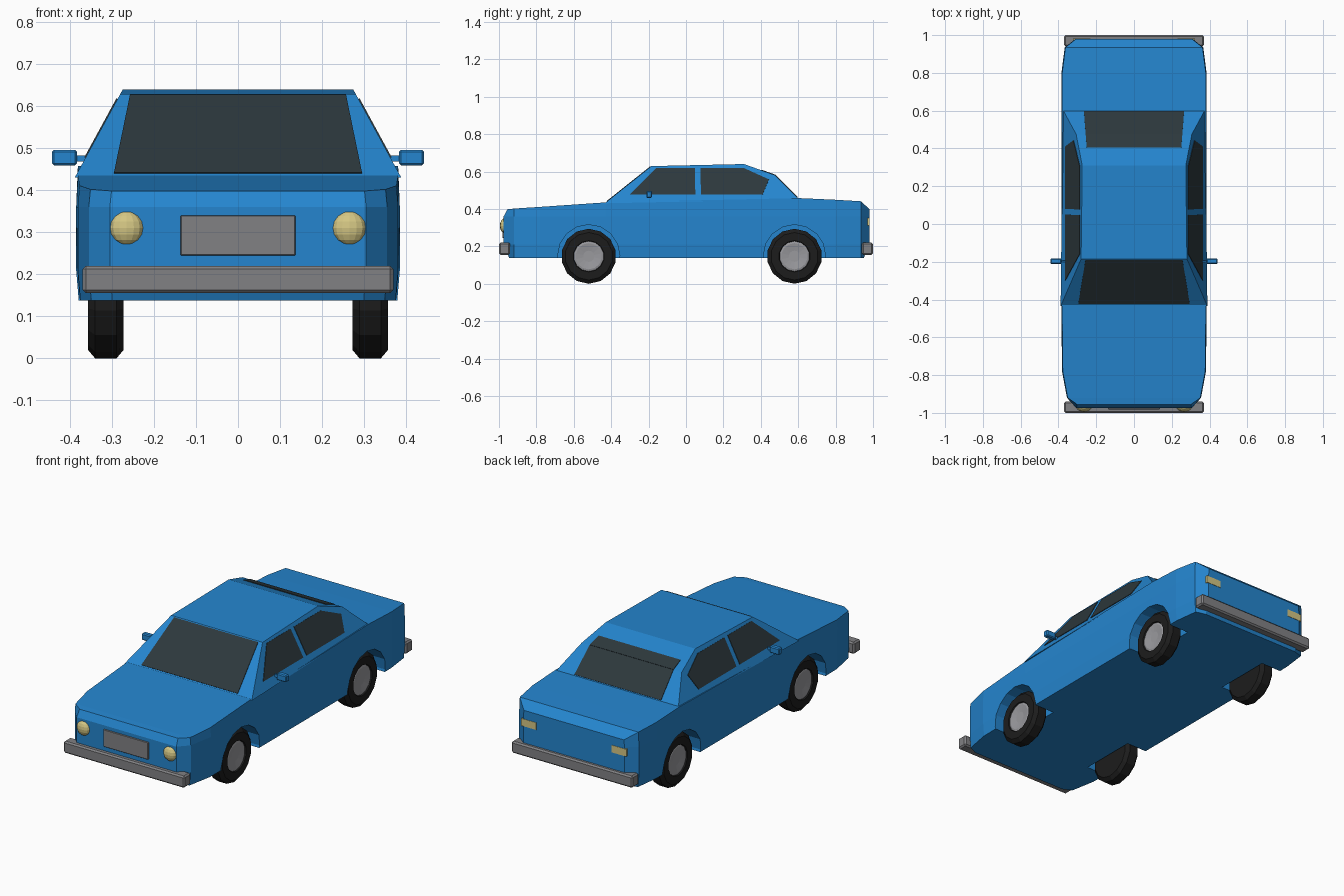
import bpy, bmesh, math
from mathutils import Vector, Matrix

if "Cube" in bpy.data.objects:
    bpy.data.objects.remove(bpy.data.objects["Cube"])


def material(name, rgb):
    m = bpy.data.materials.new(name)
    m.diffuse_color = (*rgb, 1)
    m.use_nodes = True
    m.node_tree.nodes["Principled BSDF"].inputs["Base Color"].default_value = m.diffuse_color
    return m


BLUE = material("blue paint", (0.018, 0.235, 0.62))
GLASS = material("dark glass", (0.026, 0.040, 0.046))
RUBBER = material("black rubber", (0.012, 0.012, 0.012))
RIM = material("light grey metal", (0.32, 0.32, 0.34))
CHROME = material("grey metal", (0.22, 0.22, 0.23))
LAMP = material("pale yellow lamp", (0.66, 0.57, 0.23))


def finish(name, bm, mat):
    bmesh.ops.recalc_face_normals(bm, faces=bm.faces)
    me = bpy.data.meshes.new(name)
    bm.to_mesh(me)
    bm.free()
    me.materials.append(mat)
    ob = bpy.data.objects.new(name, me)
    bpy.context.collection.objects.link(ob)
    return ob


def box(name, lo, hi, mat, bevel=0.0):
    bm = bmesh.new()
    lo, hi = Vector(lo), Vector(hi)
    bmesh.ops.create_cube(bm, size=1, matrix=Matrix.Translation((lo + hi) / 2)
                          @ Matrix.Diagonal((*(hi - lo), 1)))
    if bevel:
        bmesh.ops.bevel(bm, geom=bm.edges[:], offset=bevel, segments=1, affect='EDGES')
    return finish(name, bm, mat)


def plate(name, pts, out, mat, t=0.004):
    """Thin flat plate lying on a panel, raised by t towards 'out'."""
    bm = bmesh.new()
    out = Vector(out).normalized() * t
    a = [bm.verts.new(Vector(p) + out) for p in pts]
    b = [bm.verts.new(Vector(p) - out) for p in pts]
    bm.faces.new(a)
    bm.faces.new(b[::-1])
    for i in range(len(a)):
        j = (i + 1) % len(a)
        bm.faces.new((a[i], b[i], b[j], a[j]))
    return finish(name, bm, mat)


def lathe(name, profile, centre, side, mat, n=14):
    """Spin (radius, x) points about the wheel axle."""
    bm = bmesh.new()
    rings = []
    for k in range(n):
        a = 2 * math.pi * k / n - math.pi / 2
        rings.append([bm.verts.new((side * x, centre[0] + r * math.cos(a),
                                    centre[1] + r * math.sin(a))) for r, x in profile])
    for k in range(n):
        p, q = rings[k], rings[(k + 1) % n]
        for i in range(len(profile) - 1):
            bm.faces.new((p[i], p[i + 1], q[i + 1], q[i]))
    bm.faces.new([r[0] for r in rings])
    bm.faces.new([r[-1] for r in rings])
    return finish(name, bm, mat)


# Lower body: cross-sections lofted along y (y, half width, top z, end pull-in at bottom, at top)
stations = [(-0.975, 0.305, 0.398, 0.03, 0.02), (-0.92, 0.355, 0.402, 0, 0),
            (-0.78, 0.381, 0.411, 0, 0), (-0.43, 0.385, 0.435, 0, 0),
            (0.60, 0.385, 0.458, 0, 0), (0.80, 0.384, 0.449, 0, 0),
            (0.935, 0.367, 0.441, 0, 0), (0.98, 0.31, 0.40, -0.03, 0)]
bm = bmesh.new()
rings = []
for y, w, zt, pb, pt in stations:
    half = [(w - 0.006, y + pb, 0.137), (w, y, 0.21), (w, y, 0.36), (w - 0.004, y + pt, zt)]
    pts = half + [(-x, v, z) for x, v, z in half[::-1]]
    rings.append([bm.verts.new(p) for p in pts])
for p, q in zip(rings, rings[1:]):
    for i in range(8):
        j = (i + 1) % 8
        bm.faces.new((p[i], p[j], q[j], q[i]))
for r in (rings[0], rings[-1]):
    for i in range(3):
        bm.faces.new((r[i], r[i + 1], r[6 - i], r[7 - i]))
body = finish("lower_body", bm, BLUE)

# Wheel arches cut out of the body
AXLES = {"front": -0.52, "rear": 0.58}
SIDES = {"right": 1, "left": -1}
cutters = []
for y in AXLES.values():
    for s in SIDES.values():
        c = lathe("arch_cutter", [(0.166, 0.255), (0.166, 0.45)], (y, 0.15), s, BLUE, 16)
        c.hide_render = True
        cutters.append(c)
        mod = body.modifiers.new("arch", 'BOOLEAN')
        mod.operation, mod.object, mod.solver = 'DIFFERENCE', c, 'EXACT'
bpy.context.view_layer.update()
cut = bpy.data.meshes.new_from_object(
    body.evaluated_get(bpy.context.evaluated_depsgraph_get()))
body.modifiers.clear()
body.data = cut
for c in cutters:
    bpy.data.objects.remove(c)


# Cabin: sloping side panels joined across the car
def side_x(z):
    return 0.383 - (z - 0.44) * 0.545


outline = [(-0.435, 0.430), (-0.185, 0.629), (0.31, 0.640), (0.475, 0.581), (0.605, 0.452)]
bm = bmesh.new()
R = [bm.verts.new((side_x(z), y, z)) for y, z in outline]
L = [bm.verts.new((-side_x(z), y, z)) for y, z in outline]
bm.faces.new(R)
bm.faces.new(L[::-1])
for i in range(5):
    j = (i + 1) % 5
    bm.faces.new((R[i], R[j], L[j], L[i]))
finish("cabin", bm, BLUE)

# Side windows
front_win = [(-0.30, 0.477), (-0.16, 0.617), (0.047, 0.617), (0.050, 0.477)]
rear_win = [(0.080, 0.477), (0.077, 0.617), (0.31, 0.617), (0.443, 0.557), (0.41, 0.477)]
for side, s in SIDES.items():
    for label, win in (("front", front_win), ("rear", rear_win)):
        plate(f"{label}_{side}_window", [(s * side_x(z), y, z) for y, z in win],
              (s, 0, 0.545), GLASS, 0.003)


# Windscreen and rear window, laid on the sloping panels
def cross_glass(name, a, b, wa, wb):
    (ya, za), (yb, zb) = a, b
    n = Vector((0, za - zb, yb - ya))
    plate(name, [(-wa, ya, za), (wa, ya, za), (wb, yb, zb), (-wb, yb, zb)], n, GLASS, 0.003)


def along(i, t):
    (y0, z0), (y1, z1) = outline[i], outline[i + 1]
    return y0 + (y1 - y0) * t, z0 + (z1 - z0) * t


cross_glass("windscreen", along(0, 0.05), along(0, 0.98), 0.295, 0.257)
cross_glass("rear_window_top", along(2, 0.57), along(2, 1.0), 0.25, 0.256)
cross_glass("rear_window", along(3, 0.0), along(3, 0.93), 0.256, 0.265)

# Wheels
tyre = [(0.08, 0.272), (0.127, 0.272), (0.147, 0.289), (0.147, 0.340), (0.127, 0.357), (0.084, 0.357), (0.078, 0.345)]
rim = [(0.082, 0.30), (0.082, 0.350), (0.07, 0.353), (0.03, 0.347)]
for end, y in AXLES.items():
    for side, s in SIDES.items():
        lathe(f"{end}_{side}_tyre", tyre, (y, 0.147), s, RUBBER)
        lathe(f"{end}_{side}_rim", rim, (y, 0.147), s, RIM)

# Bumpers and number plate panel
box("front_bumper", (-0.37, -1.0, 0.155), (0.37, -0.94, 0.22), CHROME, 0.008)
box("rear_bumper", (-0.37, 0.94, 0.155), (0.37, 1.0, 0.22), CHROME, 0.008)
box("front_plate", (-0.137, -0.982, 0.245), (0.137, -0.970, 0.34), CHROME, 0.002)

# Lamps and door mirrors
for side, s in SIDES.items():
    bm = bmesh.new()
    bmesh.ops.create_uvsphere(bm, u_segments=14, v_segments=8, radius=0.04,
                              matrix=Matrix.Translation((s * 0.265, -0.97, 0.31))
                              @ Matrix.Diagonal((1, 0.62, 1, 1)))
    finish(f"{side}_headlamp", bm, LAMP)
    xs = sorted((s * 0.23, s * 0.322))
    box(f"{side}_tail_lamp", (xs[0], 0.965, 0.312), (xs[1], 0.982, 0.352), LAMP)
    xs = sorted((s * 0.383, s * 0.443))
    box(f"{side}_mirror", (xs[0], -0.212, 0.459), (xs[1], -0.182, 0.496), BLUE, 0.005)
    xs = sorted((s * 0.35, s * 0.39))
    box(f"{side}_mirror_stalk", (xs[0], -0.202, 0.468), (xs[1], -0.192, 0.482), BLUE)
